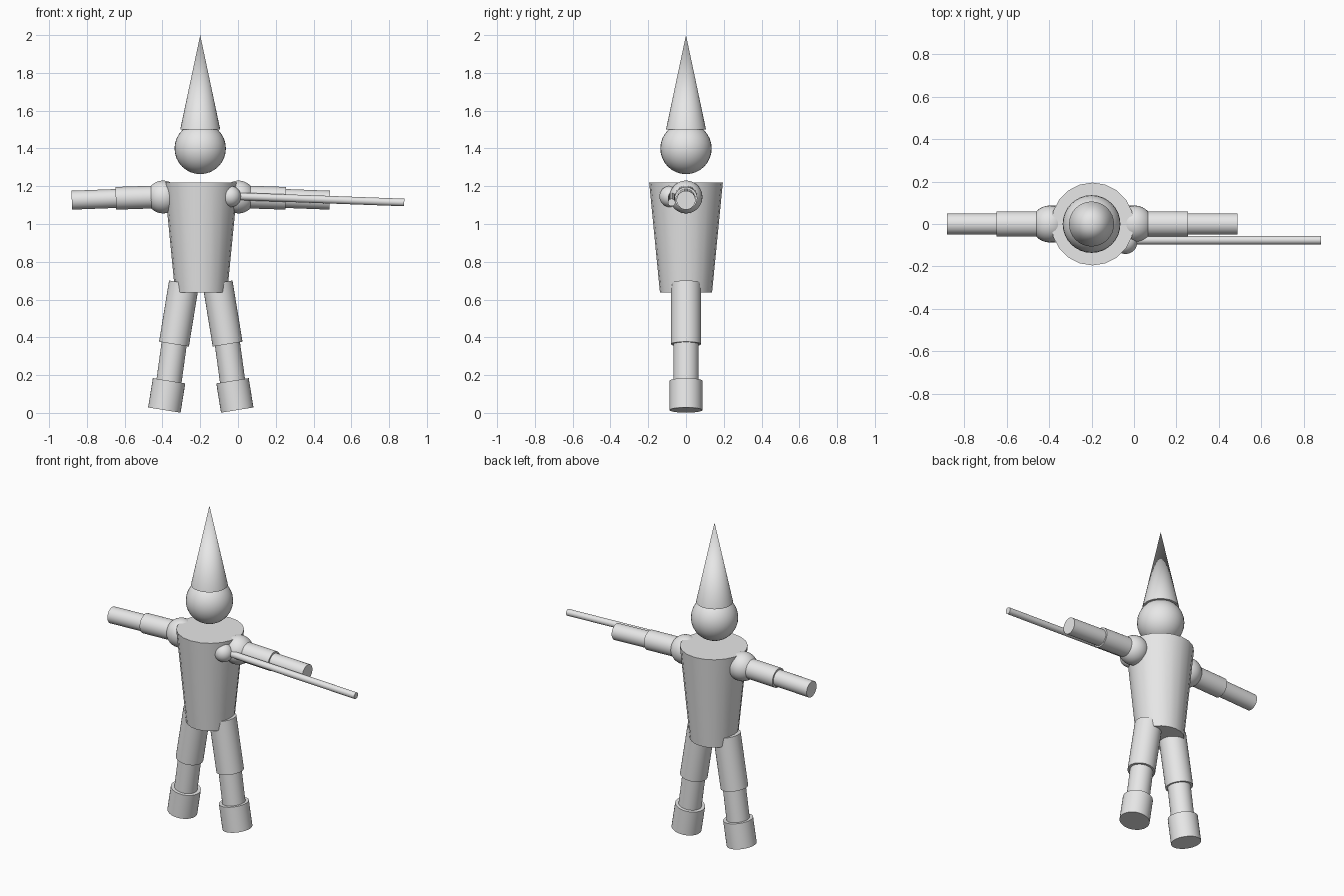
import bpy, math
from mathutils import Vector

if "Cube" in bpy.data.objects:
    bpy.data.objects.remove(bpy.data.objects["Cube"])

grey = bpy.data.materials.new("light grey")
grey.diffuse_color = (0.8, 0.8, 0.8, 1)
grey.use_nodes = True
grey.node_tree.nodes["Principled BSDF"].inputs["Base Color"].default_value = grey.diffuse_color

CX = -0.197  # body centre line


def finish(name, angle=35):
    ob = bpy.context.object
    ob.name = name
    ob.data.materials.append(grey)
    bpy.ops.object.shade_smooth_by_angle(angle=math.radians(angle))
    return ob


def limb(name, a, b, r1, r2=None, sides=32):
    """Capped cylinder or cone running from point a to point b."""
    a, b = Vector(a), Vector(b)
    d = b - a
    bpy.ops.mesh.primitive_cone_add(
        vertices=sides, radius1=r1, radius2=r1 if r2 is None else r2,
        depth=d.length, location=(a + b) / 2,
        rotation=d.to_track_quat('Z', 'Y').to_euler())
    return finish(name)


def ball(name, loc, r):
    bpy.ops.mesh.primitive_uv_sphere_add(segments=32, ring_count=16, radius=r, location=loc)
    return finish(name)


# Torso, head and pointed hat
limb("torso", (-0.195, 0, 0.637), (-0.195, 0, 1.22), 0.138, 0.195, 20)
ball("head", (-0.2, 0, 1.4), 0.136)
limb("hat", (-0.2, 0, 1.5), (-0.2, 0, 2.0), 0.106, 0)

# Arms and legs, one set per side
for side, s in (("left", 1), ("right", -1)):
    def p(x, z):
        return (CX + s * x, 0, z)

    ball(side + "_shoulder", p(0.2, 1.143), 0.087)
    limb(side + "_upper_arm", p(0.18, 1.145), p(0.45, 1.136), 0.06)
    limb(side + "_forearm", p(0.40, 1.137), p(0.683, 1.126), 0.05)

    limb(side + "_thigh", p(0.089, 0.688), p(0.142, 0.364), 0.08)
    limb(side + "_shin", p(0.135, 0.41), p(0.172, 0.14), 0.067)
    limb(side + "_boot", p(0.168, 0.170), p(0.193, 0.015), 0.087)

# Hand ball holding a long thin stick
ball("hand", (-0.04, -0.085, 1.146), 0.056)
limb("stick", (-0.04, -0.076, 1.148), (0.88, -0.076, 1.114), 0.02)
